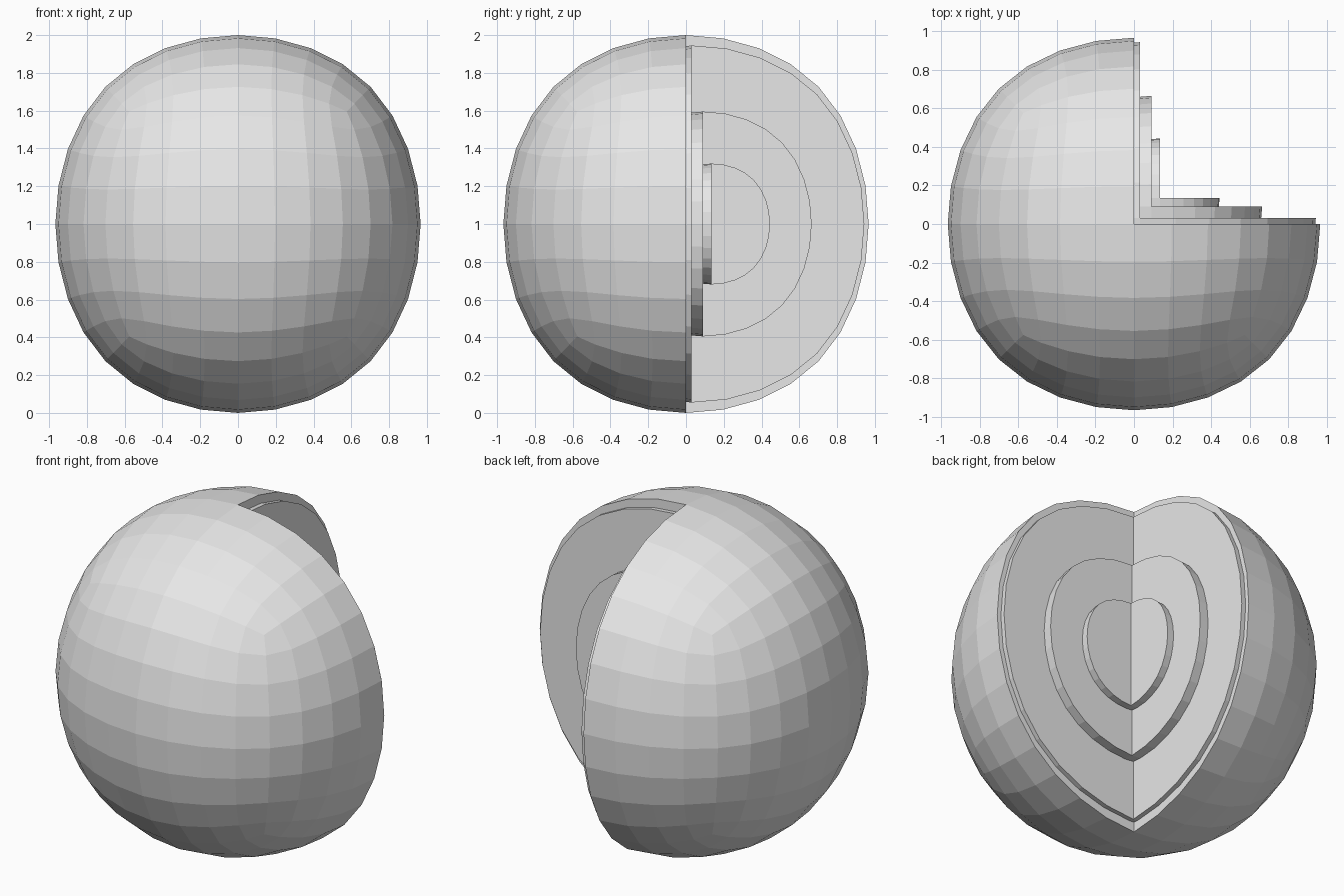
import bpy, bmesh
from mathutils import Vector

default = bpy.data.objects.get("Cube")
if default:
    bpy.data.objects.remove(default, do_unlink=True)

EPS = 1e-4
SIZE = Vector((0.967, 0.967, 1.0))

# Plain grey for every layer
grey = bpy.data.materials.new("plain grey")
grey.use_nodes = True
grey.diffuse_color = (0.8, 0.8, 0.8, 1)
grey.node_tree.nodes["Principled BSDF"].inputs["Base Color"].default_value = (0.8, 0.8, 0.8, 1)


def rounded_ball(name):
    """Smoothed cube, baked to a mesh object."""
    mesh = bpy.data.meshes.new(name)
    bm = bmesh.new()
    bmesh.ops.create_cube(bm, size=2)
    bm.to_mesh(mesh)
    bm.free()
    obj = bpy.data.objects.new(name, mesh)
    bpy.context.collection.objects.link(obj)
    obj.modifiers.new("Round", 'SUBSURF').levels = 3
    graph = bpy.context.evaluated_depsgraph_get()
    baked = bpy.data.meshes.new_from_object(obj.evaluated_get(graph))
    obj.modifiers.clear()
    obj.data = baked
    return obj


def cutaway_layer(name, radius, shift):
    """Ball with the back left quarter removed and both cut sides capped."""
    obj = rounded_ball(name)
    bm = bmesh.new()
    bm.from_mesh(obj.data)
    top = max(v.co.z for v in bm.verts)
    bmesh.ops.scale(bm, vec=SIZE * (radius / top), verts=bm.verts)

    quarter = [f for f in bm.faces
               if f.calc_center_median().x > 0 and f.calc_center_median().y > 0]
    bmesh.ops.delete(bm, geom=quarter, context='FACES')

    # Half-round caps, sharing the upright edge of the notch
    rim = [v for v in bm.verts if v.is_boundary]
    for flat, out in ((0, 1), (1, 0)):
        side = [v for v in rim if abs(v.co[flat]) < EPS and v.co[out] > -EPS]
        bm.faces.new(sorted(side, key=lambda v: v.co.z))
    bmesh.ops.recalc_face_normals(bm, faces=bm.faces)

    bmesh.ops.translate(bm, vec=(shift, shift, 1), verts=bm.verts)
    for f in bm.faces:
        f.smooth = False
    bm.to_mesh(obj.data)
    bm.free()
    obj.data.materials.clear()
    obj.data.materials.append(grey)


# Nested layers, each stepping further out of the notch
cutaway_layer("crust", 1.0, 0)
cutaway_layer("mantle", 0.945, 0.03)
cutaway_layer("outer_core", 0.595, 0.09)
cutaway_layer("inner_core", 0.32, 0.135)
